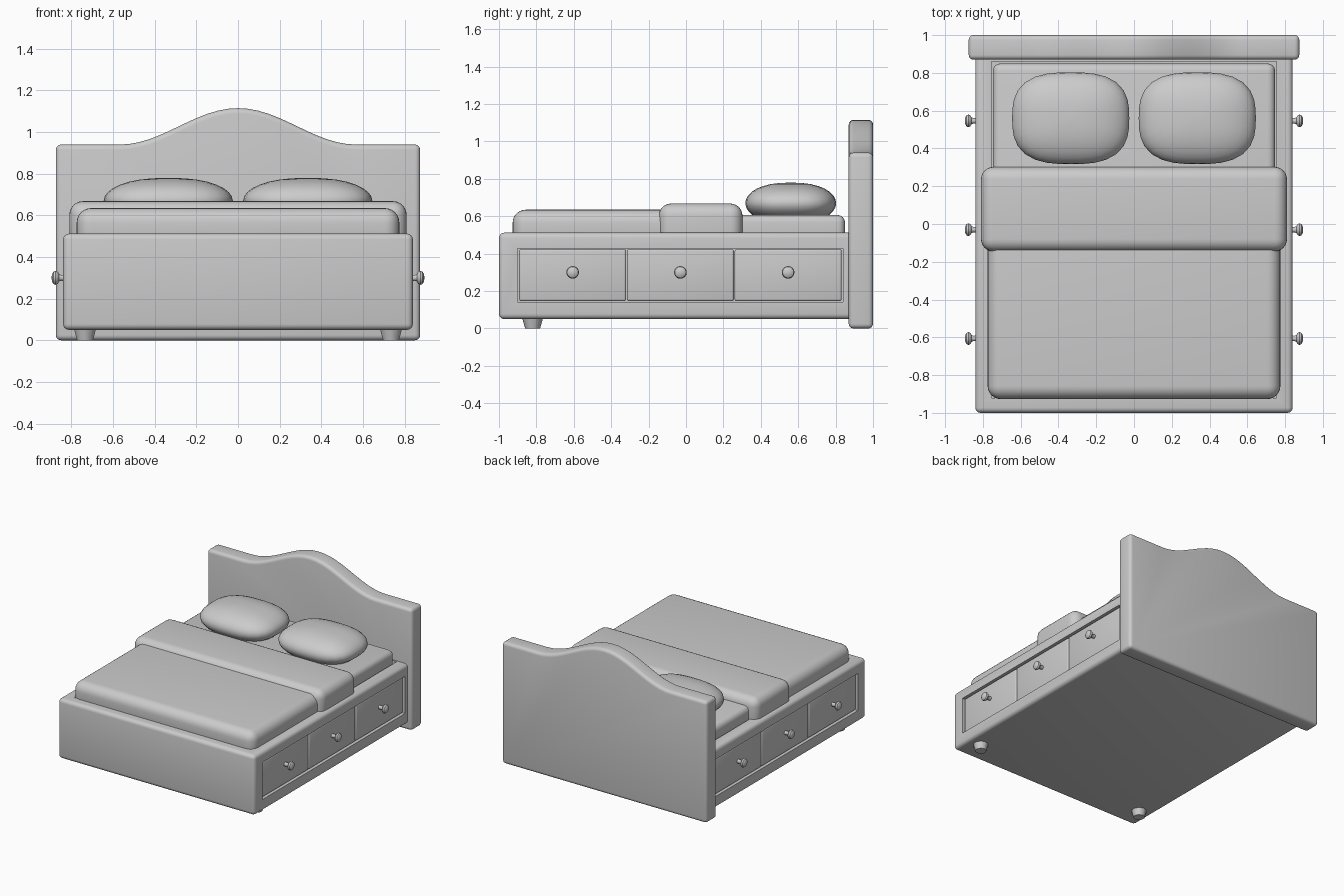
import bpy, bmesh, math
from mathutils import Matrix

if "Cube" in bpy.data.objects:
    bpy.data.objects.remove(bpy.data.objects["Cube"])


def finish(name, bm, smooth=True):
    bmesh.ops.recalc_face_normals(bm, faces=bm.faces)
    mesh = bpy.data.meshes.new(name)
    bm.to_mesh(mesh)
    bm.free()
    ob = bpy.data.objects.new(name, mesh)
    bpy.context.collection.objects.link(ob)
    bpy.ops.object.select_all(action='DESELECT')
    ob.select_set(True)
    bpy.context.view_layer.objects.active = ob
    if smooth:
        bpy.ops.object.shade_smooth_by_angle(angle=math.radians(35))
    return ob


def bevel(ob, width, segments=4):
    m = ob.modifiers.new("round", 'BEVEL')
    m.width, m.segments = width, segments
    m.limit_method, m.angle_limit = 'ANGLE', math.radians(40)
    bpy.context.view_layer.objects.active = ob
    bpy.ops.object.modifier_apply(modifier=m.name)
    bpy.ops.object.shade_smooth_by_angle(angle=math.radians(35))


def box(name, x, y, z, r=0.0, segments=4):
    bm = bmesh.new()
    bmesh.ops.create_cube(bm, size=1)
    for v in bm.verts:
        v.co = [(a + b) / 2 + c * (b - a) for (a, b), c in zip((x, y, z), v.co)]
    ob = finish(name, bm, False)
    if r:
        bevel(ob, r, segments)
    return ob


def cut(ob, cutter):
    m = ob.modifiers.new("cut", 'BOOLEAN')
    m.operation, m.object, m.solver = 'DIFFERENCE', cutter, 'EXACT'
    bpy.context.view_layer.objects.active = ob
    bpy.ops.object.modifier_apply(modifier=m.name)
    bpy.data.objects.remove(cutter)


# headboard with a raised wave in the middle
bm = bmesh.new()
profile = [(-0.875, 0.0), (0.875, 0.0), (0.875, 0.94)]
W, N = 0.57, 24
for i in range(N + 1):
    x = W - 2 * W * i / N
    profile.append((x, 0.94 + 0.0875 * (1 + math.cos(math.pi * x / W))))
profile.append((-0.875, 0.94))
face = bm.faces.new([bm.verts.new((x, 0.87, z)) for x, z in profile])
ext = bmesh.ops.extrude_face_region(bm, geom=[face])
bmesh.ops.translate(bm, vec=(0, 0.13, 0),
                    verts=[v for v in ext['geom'] if isinstance(v, bmesh.types.BMVert)])
bevel(finish("headboard", bm, False), 0.025)

# bed frame with a mattress well and side recesses
frame = box("bed_frame", (-0.84, 0.84), (-1.0, 0.9), (0.05, 0.512), 0.028)
cut(frame, box("well_cutter", (-0.755, 0.755), (-0.92, 0.86), (0.45, 0.7)))
for s in (-1, 1):
    xs = sorted((s * 0.775, s * 0.95))
    cut(frame, box("recess_cutter", xs, (-0.9, 0.84), (0.142, 0.428)))
bpy.context.view_layer.objects.active = frame
frame.select_set(True)
bpy.ops.object.shade_smooth_by_angle(angle=math.radians(35))

# drawers and knobs on both sides
for s, side in ((-1, "left"), (1, "right")):
    for i in range(3):
        yc = -0.606 + i * 0.576
        xs = sorted((s * 0.76, s * 0.828))
        box(f"drawer_{side}_{i + 1}", xs, (yc - 0.286, yc + 0.286), (0.146, 0.424), 0.012, 3)
        # turned knob: (distance out, radius)
        bm = bmesh.new()
        prof = [(0.815, 0.016), (0.85, 0.014), (0.86, 0.018), (0.866, 0.029), (0.876, 0.034),
                (0.886, 0.030), (0.893, 0.019), (0.896, 0.0)]
        verts = [bm.verts.new((s * d, yc + r, 0.30)) for d, r in prof]
        edges = [bm.edges.new(p) for p in zip(verts, verts[1:])]
        bmesh.ops.spin(bm, geom=verts + edges, cent=(0, yc, 0.30), axis=(1, 0, 0),
                       angle=2 * math.pi, steps=16)
        bmesh.ops.remove_doubles(bm, verts=bm.verts, dist=1e-4)
        finish(f"knob_{side}_{i + 1}", bm)

    # tapered front foot
    bm = bmesh.new()
    bmesh.ops.create_cone(bm, cap_ends=True, segments=10, radius1=0.04, radius2=0.06, depth=0.07,
                          matrix=Matrix.Translation((s * 0.735, -0.82, 0.035)))
    finish(f"front_foot_{side}", bm)

    # plump pillow as a squared-off ellipsoid
    bm = bmesh.new()
    bmesh.ops.create_uvsphere(bm, u_segments=32, v_segments=16, radius=1)
    for v in bm.verts:
        h = math.hypot(v.co.x, v.co.y)
        if h > 1e-5:
            c, n = v.co.x / h, v.co.y / h
            k = h ** 0.85 / (abs(c) ** 2.8 + abs(n) ** 2.8) ** (1 / 2.8)
            v.co.x, v.co.y = c * k, n * k
        v.co = (s * 0.335 + v.co.x * 0.31, 0.56 + v.co.y * 0.243, 0.67 + v.co.z * 0.11)
    finish(f"pillow_{side}", bm)

# bedding
box("mattress", (-0.747, 0.747), (-0.9, 0.85), (0.43, 0.607), 0.04)
box("blanket", (-0.775, 0.775), (-0.927, 0.2), (0.44, 0.635), 0.07, 6)
box("blanket_fold", (-0.81, 0.81), (-0.145, 0.302), (0.44, 0.668), 0.065, 6)
